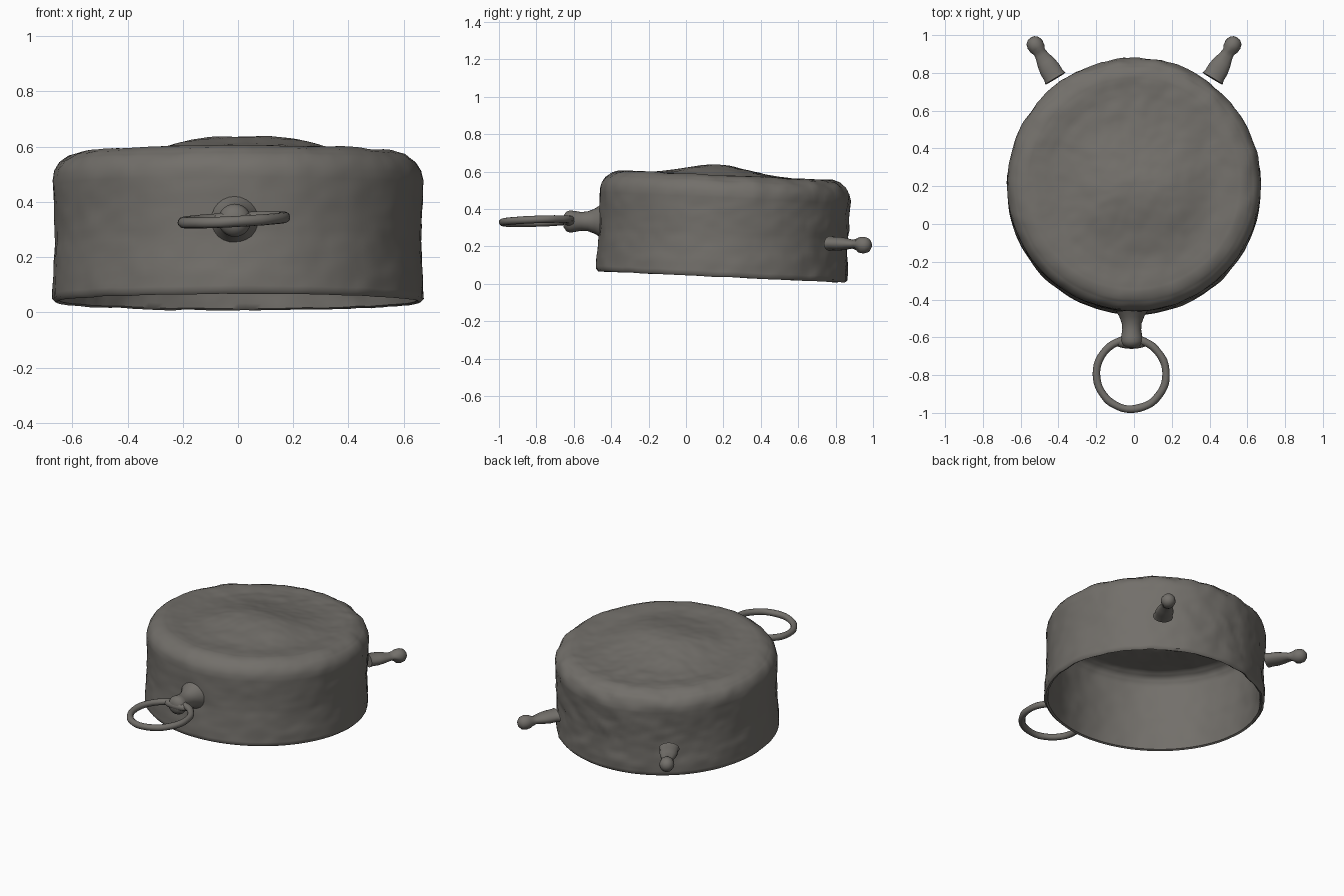
import bpy, math
from mathutils import Vector, Matrix, noise

if "Cube" in bpy.data.objects:
    bpy.data.objects.remove(bpy.data.objects["Cube"])

mat = bpy.data.materials.new("dark_iron")
mat.diffuse_color = (0.17, 0.16, 0.145, 1)
mat.use_nodes = True
mat.node_tree.nodes["Principled BSDF"].inputs["Base Color"].default_value = mat.diffuse_color


def resample(points, step):
    """Subdivide a profile so that it can carry surface unevenness."""
    out = [points[0]]
    for a, b in zip(points, points[1:]):
        n = max(1, math.ceil(math.dist(a, b) / step))
        out += [tuple(p + (q - p) * i / n for p, q in zip(a, b)) for i in range(1, n + 1)]
    return out


def lathe(name, profile, segs, matrix, rough=None):
    """Revolve (radius, z) points; zero-radius ends become poles."""
    verts, faces, rings = [], [], []
    for r, z in profile:
        n = 1 if r < 1e-6 else segs
        rings.append(list(range(len(verts), len(verts) + n)))
        for i in range(n):
            a = math.tau * i / segs
            verts.append(Vector((r * math.cos(a), r * math.sin(a), z)))
    for lo, hi in zip(rings, rings[1:]):
        for i in range(segs):
            j = (i + 1) % segs
            quad = [lo[i % len(lo)], lo[j % len(lo)], hi[j % len(hi)], hi[i % len(hi)]]
            faces.append(list(dict.fromkeys(quad)))
    if rough:
        verts = [rough(v) for v in verts]
    me = bpy.data.meshes.new(name)
    me.from_pydata([matrix @ v for v in verts], [], faces)
    me.materials.append(mat)
    ob = bpy.data.objects.new(name, me)
    bpy.context.collection.objects.link(ob)
    finish(ob)
    return ob


def finish(ob):
    bpy.ops.object.select_all(action='DESELECT')
    ob.select_set(True)
    bpy.context.view_layer.objects.active = ob
    bpy.ops.object.shade_smooth_by_angle(angle=math.radians(50))


def along(start, end):
    """Matrix that carries the z axis onto the line start -> end."""
    d = Vector(end) - Vector(start)
    return Matrix.Translation(start) @ d.to_track_quat('Z', 'Y').to_matrix().to_4x4()


# Upturned hollow pan: hammered wall, swollen base on top, open underneath
def hammered(v):
    back = max(0.0, v.y) / 0.67
    amount = 0.004 + 0.004 * back
    n = (noise.noise(v * 9) + 0.6 * noise.noise(v * 20)) * amount
    flat = Vector((v.x, v.y, 0))
    r = flat.length
    side = flat.normalized() * n if r > 0.6 else Vector()
    lift = n * 0.5
    if v.z > 0.48:
        bulge = math.exp(-((v.x - 0.03) / 0.29) ** 4 - ((v.y + 0.05) / 0.24) ** 2)
        lift = n + 0.06 * bulge
    return v + side + Vector((0, 0, lift))


body_profile = [(0, 0.508), (0.5, 0.508), (0.57, 0.505), (0.615, 0.48), (0.635, 0.44),
                (0.638, 0.36), (0.634, 0.22), (0.642, 0.08), (0.648, 0.006),
                (0.66, 0), (0.672, 0.012), (0.671, 0.08), (0.663, 0.22),
                (0.668, 0.36), (0.671, 0.44), (0.664, 0.475), (0.645, 0.505),
                (0.61, 0.53), (0.575, 0.542), (0.53, 0.543), (0.45, 0.537), (0, 0.538)]
tilt = Matrix.Translation((0, 0.19, 0.037)) @ Matrix.Rotation(math.radians(-2.6), 4, 'X')
lathe("pan_body", resample(body_profile, 0.02), 144, tilt, hammered)

# Two knobbed pegs at the back, flattened where they meet the wall
peg_profile = [(0, 0), (0.062, 0), (0.056, 0.02), (0.056, 0.06), (0.048, 0.10),
               (0.036, 0.14), (0.033, 0.165), (0.042, 0.185), (0.045, 0.21),
               (0.038, 0.235), (0.02, 0.25), (0, 0.254)]
for side, label in ((-1, "left"), (1, "right")):
    peg = lathe(f"{label}_peg", peg_profile, 20,
                along((side * 0.416, 0.77, 0.217), (side * 0.545, 0.985, 0.205)))
    for v in peg.data.vertices:
        if v.co.y < 0.91:
            v.co.z = 0.215 + (v.co.z - 0.215) * 0.65

# Neck joining body and ring
neck_profile = [(0, 0), (0.085, 0), (0.066, 0.03), (0.053, 0.065), (0.05, 0.10),
                (0.056, 0.135), (0.06, 0.16), (0.052, 0.18), (0.03, 0.195), (0, 0.198)]
lathe("handle_neck", neck_profile, 24, along((-0.012, -0.46, 0.335), (-0.012, -0.66, 0.333)))

# Flared web where the neck meets the ring
web_profile = [(0, -1), (0.5, -0.85), (0.85, -0.5), (1, 0), (0.85, 0.5), (0.5, 0.85), (0, 1)]
lathe("handle_web", web_profile, 24,
      Matrix.Translation((-0.013, -0.625, 0.335)) @ Matrix.Diagonal((0.095, 0.036, 0.03, 1)))

# Carrying ring
bpy.ops.mesh.primitive_torus_add(major_radius=0.185, minor_radius=0.02,
                                 major_segments=48, minor_segments=12,
                                 location=(-0.015, -0.795, 0.335),
                                 rotation=(math.radians(2), math.radians(-3), 0))
ring = bpy.context.object
ring.name = "handle_ring"
for v in ring.data.vertices:
    v.co *= 1 + 0.02 * noise.noise(v.co * 14)
ring.data.materials.append(mat)
finish(ring)
